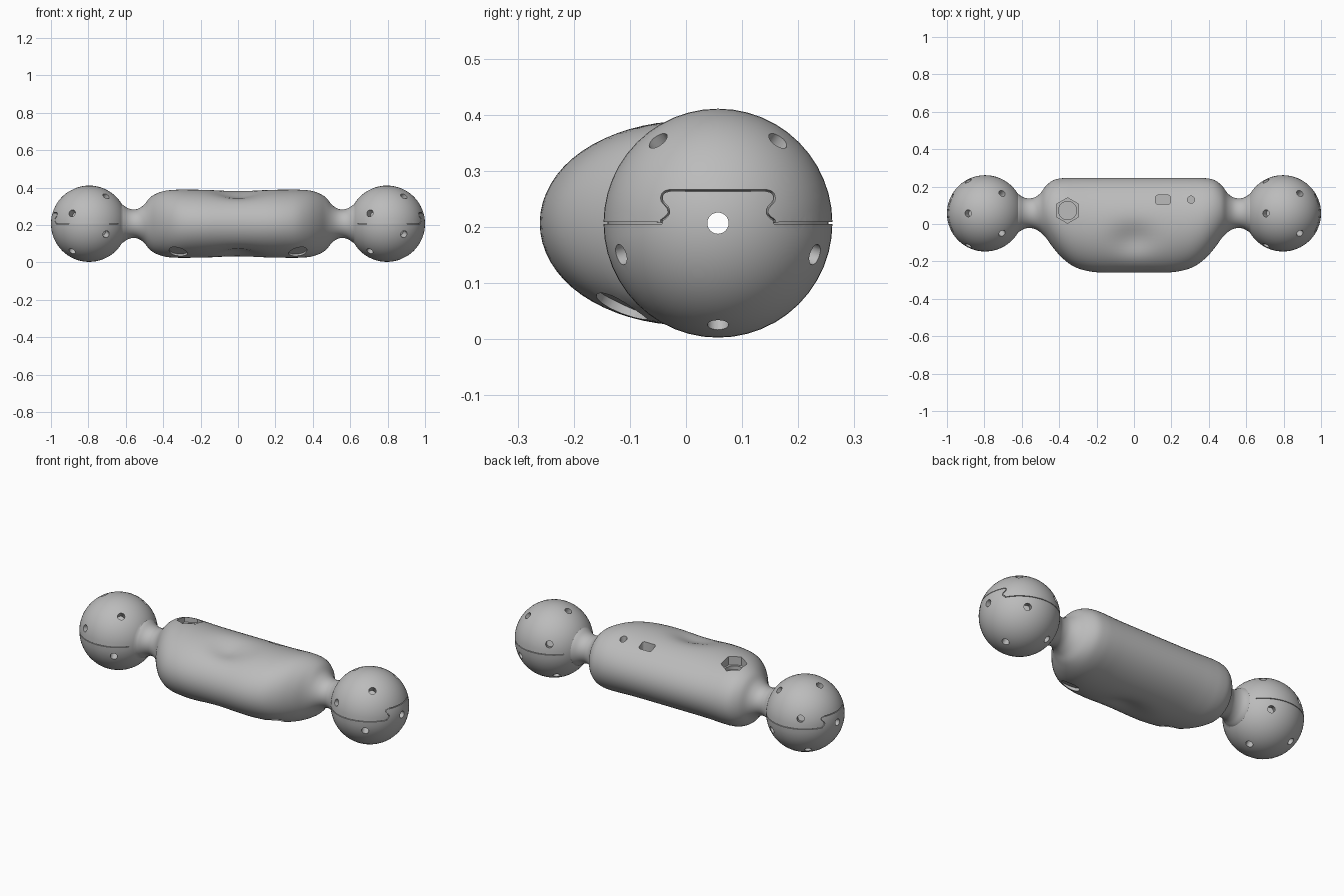
import bpy, bmesh, math
from math import sin, cos, pi, sqrt, exp
from mathutils import Vector, Matrix

if "Cube" in bpy.data.objects:
    bpy.data.objects.remove(bpy.data.objects["Cube"], do_unlink=True)

R = 0.204                         # ball radius
CX, CY, CZ = 0.796, 0.057, 0.207  # ball centre (mirrored in x)
COLOUR = (0.5, 0.5, 0.5, 1)

grey = bpy.data.materials.new("matte_grey")
grey.use_nodes = True
grey.diffuse_color = COLOUR
grey.node_tree.nodes["Principled BSDF"].inputs["Base Color"].default_value = COLOUR


def make(name, bm):
    bmesh.ops.recalc_face_normals(bm, faces=bm.faces)
    mesh = bpy.data.meshes.new(name)
    bm.to_mesh(mesh)
    bm.free()
    mesh.materials.append(grey)
    obj = bpy.data.objects.new(name, mesh)
    bpy.context.scene.collection.objects.link(obj)
    return obj


def skin(bm, rings):
    """Closed tube through a list of point rings."""
    rows = [[bm.verts.new(p) for p in ring] for ring in rings]
    n = len(rows[0])
    for a, b in zip(rows, rows[1:]):
        for i in range(n):
            j = (i + 1) % n
            bm.faces.new((a[i], a[j], b[j], b[i]))
    bm.faces.new(rows[0])
    bm.faces.new(rows[-1])


def peg(bm, centre, axis, radius, length, sides=24):
    """Cylinder centred on a point, along an axis."""
    turn = Vector(axis).to_track_quat('Z', 'Y').to_matrix().to_4x4()
    bmesh.ops.create_cone(bm, cap_ends=True, segments=sides, radius1=radius, radius2=radius,
                          depth=length, matrix=Matrix.Translation(centre) @ turn)


def spline(pts, steps):
    """Catmull-Rom curve through tuples of any size."""
    pts = [Vector(p) for p in pts]
    ext = [2 * pts[0] - pts[1]] + pts + [2 * pts[-1] - pts[-2]]
    out = []
    for a, b, c, d in zip(ext, ext[1:], ext[2:], ext[3:]):
        for k in range(steps):
            t = k / steps
            out.append(0.5 * (2 * b + (c - a) * t + (2 * a - 5 * b + 4 * c - d) * t ** 2
                              + (3 * b - a - 3 * c + d) * t ** 3))
    return out + [pts[-1]]


# Handle: oval loft as x, front y, back y, half height
half = [(0.66, -0.06, 0.174, 0.117), (0.62, -0.045, 0.16, 0.103), (0.59, -0.027, 0.142, 0.084),
        (0.56, -0.021, 0.137, 0.076), (0.53, -0.027, 0.143, 0.082), (0.50, -0.045, 0.165, 0.104),
        (0.47, -0.075, 0.205, 0.14), (0.43, -0.13, 0.235, 0.164), (0.38, -0.185, 0.245, 0.178),
        (0.32, -0.228, 0.247, 0.182), (0.25, -0.251, 0.247, 0.182), (0.17, -0.26, 0.247, 0.182),
        (0.06, -0.26, 0.247, 0.182)]
stations = spline(half + [(-x, a, b, h) for x, a, b, h in reversed(half)], 4)
rings = []
for x, front, back, h in stations:
    ring = []
    for k in range(64):
        t = 2 * pi * k / 64
        y = (front + back) / 2 + (back - front) / 2 * cos(t)
        # thumb dents above and below
        dent = 0.2 * exp(-(x / 0.11) ** 2 - ((y + 0.085) / 0.085) ** 2)
        ring.append((x, y, CZ + h * sin(t) * (1 - dent)))
    rings.append(ring)
bm = bmesh.new()
skin(bm, rings)
handle = make("dumbbell_handle", bm)
bpy.context.view_layer.objects.active = handle
handle.select_set(True)


def combine(tool, operation):
    """Boolean with the first solver that gives a sound result."""
    tool.hide_render = True
    before = len(handle.data.polygons)
    mod = handle.modifiers.new(tool.name, 'BOOLEAN')
    mod.operation, mod.object = operation, tool
    for solver in ('EXACT', 'MANIFOLD', 'FLOAT'):
        mod.solver = solver
        bpy.context.view_layer.update()
        graph = bpy.context.evaluated_depsgraph_get()
        after = len(handle.evaluated_get(graph).data.polygons)
        if after != before and after > 0.8 * before:
            bpy.ops.object.modifier_apply(modifier=mod.name)
            break
    else:
        handle.modifiers.remove(mod)
    bpy.data.objects.remove(tool, do_unlink=True)


# End balls
for side in (1, -1):
    bm = bmesh.new()
    place = Matrix.Translation((side * CX, CY, CZ)) @ Matrix.Rotation(pi / 2, 4, 'Y')
    bmesh.ops.create_uvsphere(bm, u_segments=48, v_segments=32, radius=R, matrix=place)
    combine(make("ball", bm), 'UNION')

# Small holes in two staggered rings of five on each ball
bm = bmesh.new()
for side in (1, -1):
    for lean in (1, -1):
        for k in range(5):
            a = -lean * pi / 2 + k * 2 * pi / 5
            d = Vector((lean, 2 * cos(a), 2 * sin(a))).normalized()
            peg(bm, Vector((side * CX, CY, CZ)) + d * R, d, 0.019, 0.09)
# Round button hole, and spot faces underneath
peg(bm, (0.305, 0.13, 0.38), (0, 0, 1), 0.019, 0.1)
for side in (1, -1):
    peg(bm, (side * 0.32, -0.118, 0.05), (side * 0.1, -0.42, -0.9), 0.05, 0.036, 32)
combine(make("hole_cutter", bm), 'DIFFERENCE')

# Hexagonal recess and rounded switch slot
hexagon = [(-0.355 + 0.068 * sin(k * pi / 3), 0.072 + 0.068 * cos(k * pi / 3)) for k in range(6)]
slot = []
for k in range(16):
    a = (k + 0.5) * pi / 8
    slot.append((0.155 + math.copysign(0.028, cos(a)) + 0.013 * cos(a),
                 0.13 + math.copysign(0.011, sin(a)) + 0.013 * sin(a)))
bm = bmesh.new()
for outline, floor in ((hexagon, 0.34), (slot, 0.32)):
    skin(bm, [[(x, y, z) for x, y in outline] for z in (floor, 0.45)])
combine(make("recess_cutter", bm), 'DIFFERENCE')

# Round seat in the hexagonal recess
bm = bmesh.new()
peg(bm, (-0.355, 0.072, 0.35), (0, 0, 1), 0.049, 0.06)
combine(make("seat_cutter", bm), 'DIFFERENCE')

# Channel along the whole axis
bm = bmesh.new()
peg(bm, (0, CY, CZ), (1, 0, 0), 0.019, 2.2)
combine(make("channel_cutter", bm), 'DIFFERENCE')

# Lid seam: around the equator, stepping up over a tab at each outer end
tab = spline([(0.1, 0), (0.101, 0.005), (0.094, 0.01), (0.088, 0.018), (0.09, 0.028),
              (0.1, 0.04), (0.099, 0.052), (0.088, 0.058), (0.06, 0.058), (0, 0.058)], 3)
arc = [math.radians(140 - 5 * k) for k in range(22)]
half_path = [Vector((R * cos(a), R * sin(a), 0)) for a in arc]
half_path += [Vector((sqrt(R * R - y * y - z * z), y, z)) for y, z in tab]
path = half_path + [Vector((p.x, -p.y, p.z)) for p in reversed(half_path[:-1])]
for side in (1, -1):
    rings = []
    for i, p in enumerate(path):
        run = path[min(i + 1, len(path) - 1)] - path[max(i - 1, 0)]
        out = p.normalized()
        across = run.cross(out).normalized() * 0.0018
        low, high = out * (R - 0.007), out * (R + 0.01)
        corners = (low + across, high + across, high - across, low - across)
        rings.append([(side * (CX + c.x), CY + side * c.y, CZ + c.z) for c in corners])
    bm = bmesh.new()
    skin(bm, rings)
    combine(make("seam_cutter", bm), 'DIFFERENCE')

bpy.ops.object.shade_smooth_by_angle(angle=math.radians(32))
